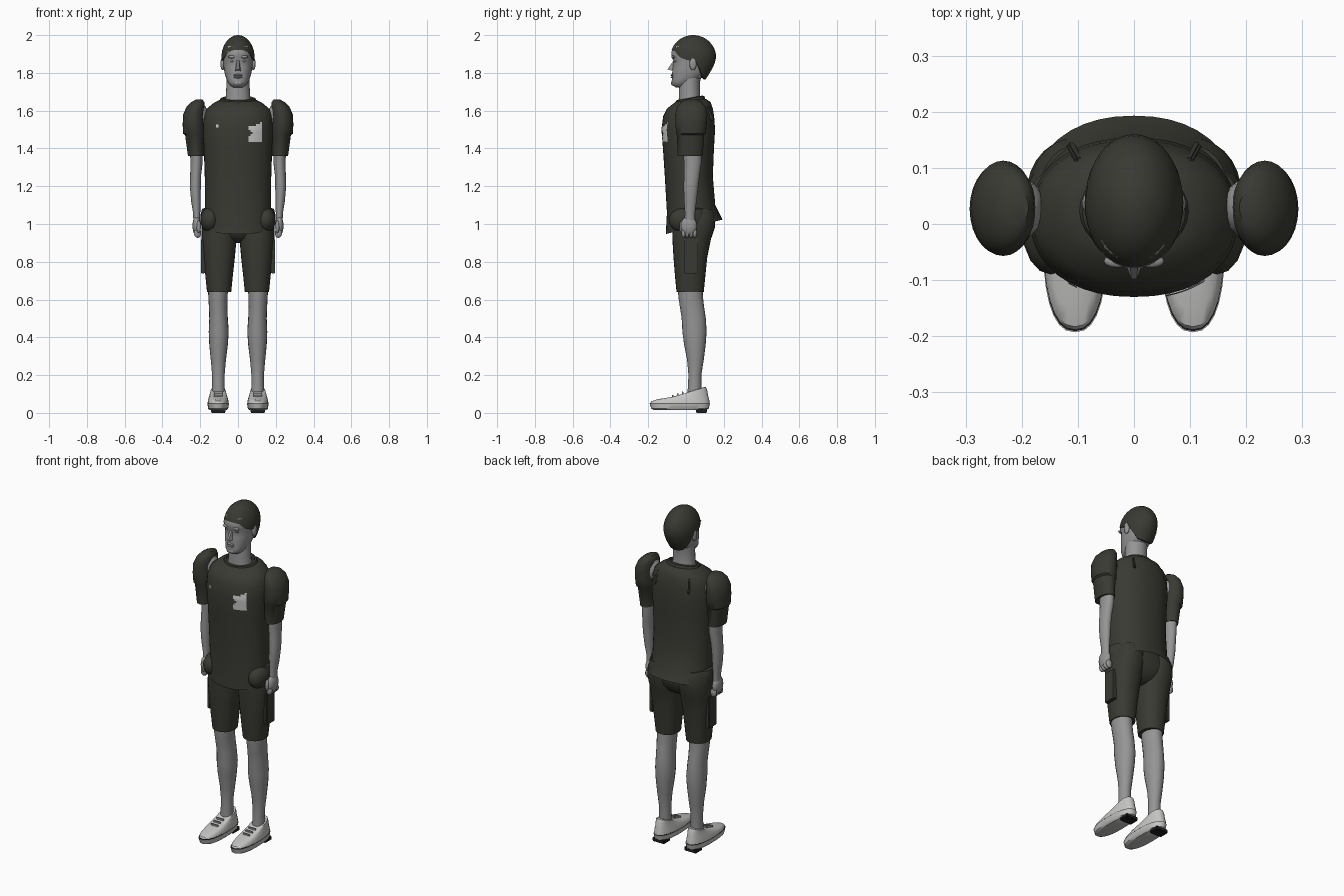
import bpy, bmesh, math
from mathutils import Vector


def material(name, rgb):
    m = bpy.data.materials.new(name)
    m.diffuse_color = (*rgb, 1)
    return m


CLOTH = material("dark_cloth", (0.042, 0.042, 0.033))
SKIN = material("grey_skin", (0.30, 0.30, 0.30))
SHOE = material("light_shoe", (0.56, 0.56, 0.55))
RUBBER = material("black_rubber", (0.012, 0.012, 0.012))
PATCH = material("pale_patch", (0.60, 0.60, 0.60))


def finish(bm, name, mat, angle=40):
    bmesh.ops.recalc_face_normals(bm, faces=bm.faces)
    me = bpy.data.meshes.new(name)
    bm.to_mesh(me)
    bm.free()
    ob = bpy.data.objects.new(name, me)
    bpy.context.collection.objects.link(ob)
    me.materials.append(mat)
    bpy.ops.object.select_all(action="DESELECT")
    ob.select_set(True)
    bpy.context.view_layer.objects.active = ob
    bpy.ops.object.shade_smooth_by_angle(angle=math.radians(angle))
    return ob


def skin_rings(name, mat, rings, caps=(True, True), angle=40):
    """Bridge equal-length rings of points."""
    bm = bmesh.new()
    vs = [[bm.verts.new(p) for p in r] for r in rings]
    n = len(vs[0])
    for a, b in zip(vs, vs[1:]):
        for i in range(n):
            j = (i + 1) % n
            bm.faces.new((a[i], a[j], b[j], b[i]))
    if caps[0]:
        bm.faces.new(vs[0][::-1])
    if caps[1]:
        bm.faces.new(vs[-1])
    return finish(bm, name, mat, angle)


def oval(z, cx, cy, rx, ry, tilt=0, p=2, n=28):
    """Superellipse ring; tilt raises the back and lowers the front."""
    pts = []
    for i in range(n):
        c, s = math.cos(2 * math.pi * i / n), math.sin(2 * math.pi * i / n)
        sx = math.copysign(abs(c) ** (2 / p), c)
        sy = math.copysign(abs(s) ** (2 / p), s)
        pts.append((cx + rx * sx, cy + ry * sy, z + tilt * sy))
    return pts


def loft(name, mat, rows, side=1, p=2, n=28, caps=(True, True), angle=40):
    rows = [(r[0], r[1] * side, *r[2:]) for r in rows]
    return skin_rings(name, mat, [oval(*(list(r) + [0])[:6], p=p, n=n) for r in rows], caps, angle)


def ball(name, mat, loc, size, seg=16):
    bm = bmesh.new()
    bmesh.ops.create_uvsphere(bm, u_segments=seg, v_segments=seg // 2 + 2, radius=1)
    for v in bm.verts:
        v.co = Vector(v.co[k] * size[k] + loc[k] for k in range(3))
    return finish(bm, name, mat, 60)


def block(name, mat, loc, size, bevel=0.004):
    bm = bmesh.new()
    bmesh.ops.create_cube(bm, size=1)
    for v in bm.verts:
        v.co = Vector(v.co[k] * size[k] + loc[k] for k in range(3))
    bmesh.ops.bevel(bm, geom=bm.edges[:], offset=bevel, segments=2, affect="EDGES")
    return finish(bm, name, mat)


def lerp_table(table, z):
    for a, b in zip(table, table[1:]):
        if z <= b[0]:
            t = max(0, (z - a[0]) / (b[0] - a[0]))
            return [u + (v - u) * t for u, v in zip(a, b)]
    return list(table[-1])


# Shirt body, with a flared hem that rises at the back
TORSO = [(0.985, 0, 0.043, 0.183, 0.15, 0.038), (1.08, 0, 0.027, 0.176, 0.128, 0.02),
         (1.25, 0, 0.015, 0.176, 0.127, 0), (1.40, 0, 0.013, 0.181, 0.135, 0),
         (1.50, 0, 0.012, 0.186, 0.142, 0), (1.57, 0, 0.014, 0.181, 0.135, 0),
         (1.61, 0, 0.02, 0.166, 0.122, 0), (1.64, 0, 0.03, 0.13, 0.1, 0.005),
         (1.655, 0, 0.025, 0.10, 0.08, 0.008)]
loft("shirt_body", CLOTH, TORSO, p=2.2, n=40, caps=(False, True))
loft("collar", CLOTH, [(1.645, 0, 0.022, 0.102, 0.082, 0.012), (1.665, 0, 0.022, 0.092, 0.075, 0.012),
                       (1.668, 0, 0.022, 0.082, 0.066, 0.012), (1.645, 0, 0.022, 0.078, 0.062, 0.012)])


# Chest patches that follow the shirt front
def chest_patch(name, x0, x1, z0, z1, nx, nz, keep):
    bm = bmesh.new()

    def at(i, j):
        x, z = x0 + (x1 - x0) * i / nx, z0 + (z1 - z0) * j / nz
        _, _, cy, rx, ry, _ = lerp_table(TORSO, z)
        return bm.verts.new((x, cy - ry * (1 - (abs(x) / rx) ** 2.2) ** (1 / 2.2) - 0.004, z))
    for i in range(nx):
        for j in range(nz):
            if keep(i, j):
                bm.faces.new([at(i, j), at(i + 1, j), at(i + 1, j + 1), at(i, j + 1)])
    bmesh.ops.remove_doubles(bm, verts=bm.verts, dist=1e-5)
    finish(bm, name, mat=PATCH)


chest_patch("chest_patch", 0.056, 0.126, 1.435, 1.54, 7, 10,
            lambda i, j: (j < 8 and not (i == 0 and 2 < j < 6) and not (i == 1 and j == 4))
            or (j == 8 and i > 3) or (j == 9 and i == 6))
chest_patch("chest_tag", -0.117, -0.102, 1.512, 1.528, 1, 1, lambda i, j: True)

# Shorts seat
loft("shorts_seat", CLOTH, [(0.90, 0, 0.035, 0.03, 0.04), (0.925, 0, 0.035, 0.10, 0.08),
                            (0.96, 0, 0.036, 0.17, 0.102), (1.0, 0, 0.038, 0.193, 0.112),
                            (1.05, 0, 0.036, 0.198, 0.108), (1.08, 0, 0.034, 0.19, 0.10),
                            (1.087, 0, 0.034, 0.17, 0.09)], p=2.2)

for s, tag in ((-1, "right"), (1, "left")):
    # Shorts leg, hip pocket and cargo pocket
    loft(tag + "_shorts_leg", CLOTH,
         [(0.64, 0.1, 0.022, 0.064, 0.072), (0.72, 0.1, 0.022, 0.072, 0.08),
          (0.82, 0.1, 0.023, 0.083, 0.089), (0.92, 0.1, 0.03, 0.092, 0.102),
          (0.98, 0.1, 0.04, 0.093, 0.113), (1.04, 0.1, 0.042, 0.088, 0.112),
          (1.08, 0.1, 0.04, 0.07, 0.1)], s, p=2.2)
    ball(tag + "_hip_pocket", CLOTH, (s * 0.148, -0.005, 1.02), (0.052, 0.085, 0.068))
    block(tag + "_cargo_pocket", CLOTH, (s * 0.186, 0.027, 0.83), (0.022, 0.075, 0.185))
    # Bare leg
    loft(tag + "_leg", SKIN,
         [(0.10, 0.104, 0.045, 0.034, 0.037), (0.20, 0.104, 0.047, 0.033, 0.034),
          (0.28, 0.104, 0.05, 0.040, 0.044), (0.36, 0.103, 0.047, 0.049, 0.057),
          (0.43, 0.102, 0.045, 0.053, 0.064), (0.50, 0.103, 0.041, 0.049, 0.064),
          (0.56, 0.105, 0.032, 0.049, 0.064), (0.61, 0.106, 0.025, 0.051, 0.065),
          (0.67, 0.106, 0.022, 0.053, 0.066)], s, n=20)
    # Shoe: sole, welt, upper, laces and heel pad
    loft(tag + "_sole", SHOE, [(0.014, 0.105, -0.03, 0.044, 0.135), (0.022, 0.105, -0.032, 0.053, 0.152),
                               (0.049, 0.105, -0.033, 0.057, 0.16)], s, p=2.4)
    loft(tag + "_welt", RUBBER, [(0.048, 0.105, -0.033, 0.0555, 0.158),
                                 (0.053, 0.105, -0.033, 0.0555, 0.158)], s, p=2.4)
    loft(tag + "_shoe_upper", SHOE,
         [(0.052, 0.105, -0.032, 0.056, 0.157, 0), (0.066, 0.105, -0.03, 0.054, 0.153, 0.004),
          (0.084, 0.105, -0.018, 0.049, 0.134, 0.012), (0.102, 0.105, 0.012, 0.043, 0.1, 0.02),
          (0.117, 0.105, 0.038, 0.04, 0.066, 0.02), (0.122, 0.105, 0.05, 0.036, 0.05, 0.016)], s, p=2.3)
    for k in range(3):
        block(tag + "_lace", SKIN, (s * 0.105, -0.07 + 0.026 * k, 0.09 + 0.008 * k), (0.046, 0.008, 0.012), 0.002)
    block(tag + "_heel_pad", RUBBER, (s * 0.105, 0.082, 0.012), (0.078, 0.06, 0.024))
    # Puffed sleeve with a seam and a straight cuff
    loft(tag + "_sleeve", CLOTH,
         [(1.36, 0.223, 0.022, 0.042, 0.066), (1.47, 0.229, 0.024, 0.051, 0.072),
          (1.478, 0.232, 0.026, 0.059, 0.078), (1.53, 0.235, 0.027, 0.058, 0.083),
          (1.58, 0.233, 0.028, 0.057, 0.085), (1.62, 0.224, 0.029, 0.049, 0.076),
          (1.645, 0.213, 0.03, 0.035, 0.056), (1.658, 0.206, 0.03, 0.018, 0.028)], s)
    ball(tag + "_shoulder", SKIN, (s * 0.2, 0.028, 1.57), (0.042, 0.052, 0.07))
    # Arm
    loft(tag + "_arm", SKIN,
         [(1.01, 0.218, 0.02, 0.018, 0.028), (1.06, 0.219, 0.021, 0.019, 0.027),
          (1.12, 0.223, 0.023, 0.025, 0.033), (1.20, 0.226, 0.026, 0.029, 0.039),
          (1.26, 0.224, 0.031, 0.029, 0.041), (1.32, 0.22, 0.035, 0.032, 0.046),
          (1.40, 0.22, 0.035, 0.034, 0.05)], s, n=20)
    # Closed hand with fingers and thumb
    ball(tag + "_palm", SKIN, (s * 0.219, 0.015, 0.99), (0.022, 0.043, 0.052))
    for k in range(4):
        ball(tag + "_finger", SKIN, (s * 0.214, -0.013 + 0.02 * k, 0.952), (0.02, 0.0115, 0.026), 10)
    ball(tag + "_thumb", SKIN, (s * 0.208, -0.022, 0.985), (0.012, 0.014, 0.034), 10)
    # Shoulder-blade tab at the back of the shirt
    tab = block(tag + "_shirt_tab", CLOTH, (0, 0, 0), (0.016, 0.012, 0.085))
    tab.location = (s * 0.105, 0.126, 1.585)
    tab.rotation_euler = (0.35, s * -0.2, 0)
    # Ear
    ball(tag + "_ear", SKIN, (s * 0.082, 0.037, 1.848), (0.011, 0.019, 0.034), 14)

# Neck
loft("neck", SKIN, [(1.62, 0, 0.022, 0.076, 0.064), (1.67, 0, 0.018, 0.064, 0.056),
                    (1.75, 0, 0.018, 0.061, 0.056), (1.80, 0, 0.025, 0.06, 0.06)], n=24)

# Head from chin to crown: height, front y, back y, half width
HEAD = [(1.722, -0.052, 0.00, 0.024), (1.735, -0.073, 0.02, 0.042), (1.752, -0.077, 0.05, 0.054),
        (1.775, -0.073, 0.085, 0.064), (1.80, -0.073, 0.11, 0.071), (1.83, -0.071, 0.13, 0.076),
        (1.862, -0.066, 0.142, 0.079), (1.885, -0.078, 0.147, 0.081), (1.91, -0.078, 0.146, 0.08),
        (1.94, -0.066, 0.134, 0.072), (1.97, -0.035, 0.11, 0.052), (1.985, 0.0, 0.07, 0.025)]
loft("head", SKIN, [(z, 0, (f + b) / 2, w, (b - f) / 2) for z, f, b, w in HEAD], p=2.2, n=32, angle=60)

# Face: brows, nose, lips and chin
bm = bmesh.new()
nose = [bm.verts.new(p) for p in ((-0.007, -0.062, 1.872), (0.007, -0.062, 1.872), (0.017, -0.066, 1.81),
                                  (-0.017, -0.066, 1.81), (0.005, -0.098, 1.818), (-0.005, -0.098, 1.818))]
for f in ((0, 1, 4, 5), (1, 2, 4), (0, 5, 3), (5, 4, 2, 3), (0, 3, 2, 1)):
    bm.faces.new([nose[i] for i in f])
finish(bm, "nose", SKIN)
for s, tag in ((-1, "right"), (1, "left")):
    ball(tag + "_brow", SKIN, (s * 0.03, -0.066, 1.885), (0.024, 0.012, 0.008), 12)
    ball(tag + "_eye", SKIN, (s * 0.031, -0.054, 1.863), (0.012, 0.01, 0.007), 12)
for name, z in (("upper_lip", 1.788), ("lower_lip", 1.777)):
    ball(name, SKIN, (0, -0.07, z), (0.024, 0.011, 0.006), 12)
ball("chin", SKIN, (0, -0.066, 1.746), (0.026, 0.014, 0.014), 12)

# Short hair: each column of points runs from the hairline to the crown
HAIR = [(1.76, 0.062, 0.064), (1.80, 0.088, 0.077), (1.84, 0.111, 0.086), (1.88, 0.122, 0.088)]
LINE = [(-1, 1.922), (-0.8, 1.912), (-0.62, 1.885), (-0.3, 1.868), (0.1, 1.862),
        (0.4, 1.81), (0.7, 1.775), (1, 1.765)]
rings = []
for k in range(13):
    ring = []
    for i in range(40):
        a = 2 * math.pi * i / 40
        z0 = lerp_table(LINE, math.sin(a))[1]
        z = z0 + (1.9997 - z0) * math.sin(k / 12 * math.pi / 2)
        _, ry, rx = lerp_table(HAIR, z)
        if z > 1.88:
            q = math.sqrt(1 - ((z - 1.88) / 0.12) ** 2)
            ry, rx = ry * q, rx * q
        ring.append((rx * math.cos(a), 0.038 + ry * math.sin(a), z))
    rings.append(ring)
inner = [(x * 0.88, 0.038 + (y - 0.038) * 0.88, z) for x, y, z in rings[0]]
skin_rings("hair", CLOTH, [inner] + rings, (False, True), 50)
